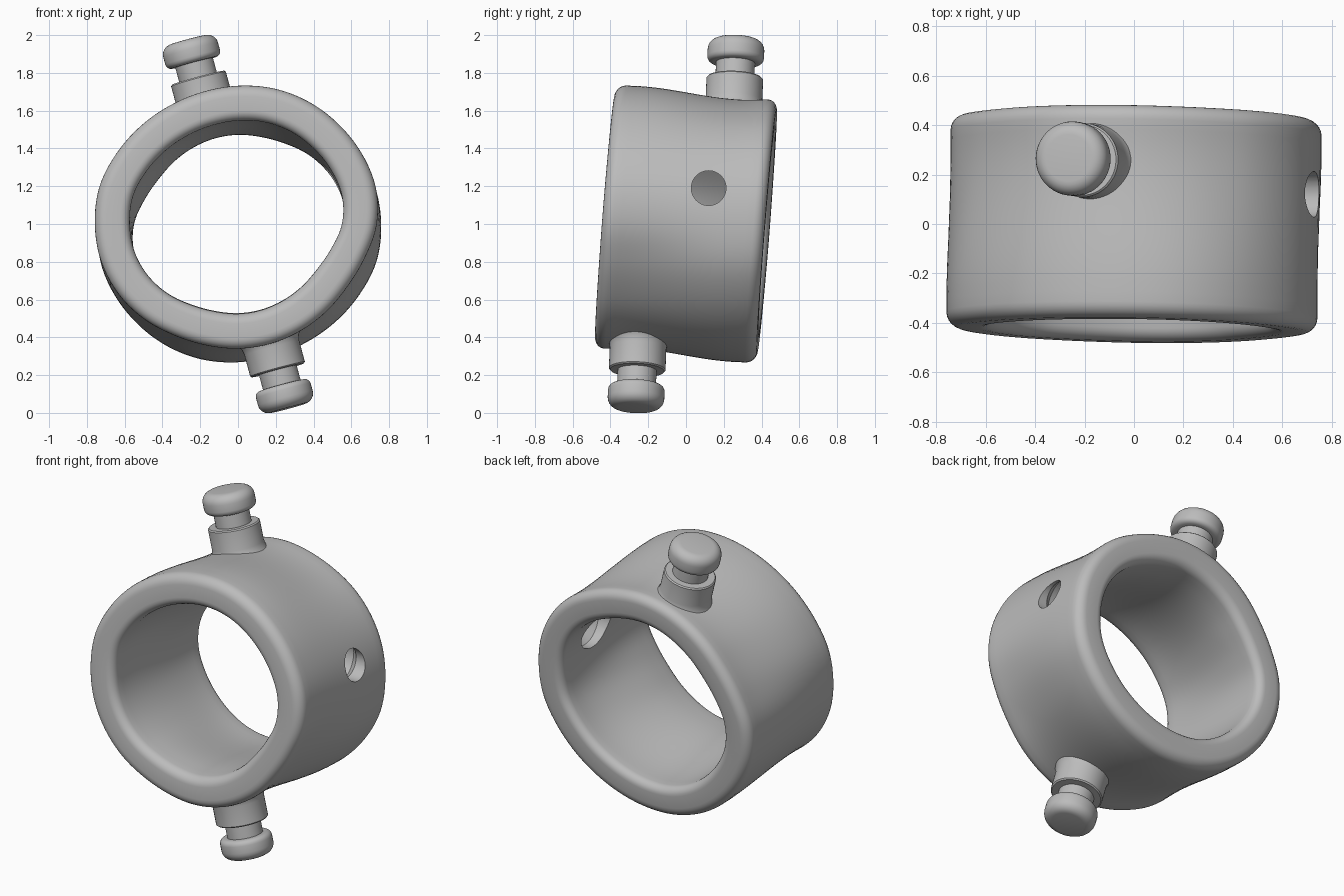
import bpy, bmesh, math
from mathutils import Vector

cube = bpy.data.objects.get("Cube")
if cube:
    bpy.data.objects.remove(cube, do_unlink=True)

grey = bpy.data.materials.new("plain_grey")
grey.use_nodes = True
grey.diffuse_color = (0.5, 0.5, 0.5, 1)
bsdf = next(n for n in grey.node_tree.nodes if n.type == 'BSDF_PRINCIPLED')
bsdf.inputs["Base Color"].default_value = grey.diffuse_color


def finish(bm, name):
    bmesh.ops.recalc_face_normals(bm, faces=bm.faces)
    mesh = bpy.data.meshes.new(name)
    bm.to_mesh(mesh)
    bm.free()
    obj = bpy.data.objects.new(name, mesh)
    bpy.context.collection.objects.link(obj)
    mesh.materials.append(grey)
    return obj


def smooth(obj, angle=35):
    bpy.ops.object.select_all(action='DESELECT')
    obj.select_set(True)
    bpy.context.view_layer.objects.active = obj
    bpy.ops.object.shade_smooth_by_angle(angle=math.radians(angle))


def lathe(name, profile, origin, axis, sides=48):
    """Turn (radius, distance) points into a capped solid along an axis."""
    bm = bmesh.new()
    loops = []
    for r, d in profile:
        loops.append([bm.verts.new((r * math.cos(math.tau * i / sides),
                                    r * math.sin(math.tau * i / sides), d))
                      for i in range(sides)])
    for a, b in zip(loops, loops[1:]):
        for i in range(sides):
            j = (i + 1) % sides
            bm.faces.new((a[i], a[j], b[j], b[i]))
    bm.faces.new(loops[0])
    bm.faces.new(loops[-1])
    obj = finish(bm, name)
    obj.rotation_mode = 'QUATERNION'
    obj.rotation_quaternion = Vector(axis).to_track_quat('Z', 'Y')
    obj.location = origin
    return obj


def arc(cx, cy, r, start, end, n=6):
    return [(cx + r * math.cos(math.radians(start + (end - start) * k / n)),
             cy + r * math.sin(math.radians(start + (end - start) * k / n)))
            for k in range(n + 1)]


# Band outline: radius every 15 degrees at the front rim
RADII = [.735, .755, .755, .752, .75, .745, .735, .727, .726, .733, .745, .76,
         .758, .752, .735, .71, .682, .667, .663, .66, .658, .66, .668, .695]
HALF, WALL, COLUMNS = 0.432, 0.185, 120


def front_radius(turn):
    f = (turn % 1) * len(RADII)
    i, u = int(f), f % 1
    a, b, c, d = (RADII[(i + k) % len(RADII)] for k in (-1, 0, 1, 2))
    return b + 0.5 * u * (c - a + u * (2 * a - 5 * b + 4 * c - d + u * (3 * (b - c) + d - a)))


def band_point(turn, inset, depth):
    # The back outline is the front one turned half way round
    t = min(max(depth / 0.64 + 0.5, 0), 1)
    t = t * t * (3 - 2 * t)
    # Slight waist at the top and bottom
    waist = 0.012 * (1 - (depth / HALF) ** 2) * math.sin(math.tau * turn) ** 2
    r = (1 - t) * front_radius(turn) + t * front_radius(turn + 0.5) - inset - waist
    x, z = r * math.cos(math.tau * turn), r * math.sin(math.tau * turn)
    return (x, depth + 0.08 * z - 0.02 * x, 1 + z)


# Rounded wall section as (inset, depth)
ro, ri = 0.06, 0.05
steps = [k / 18 for k in range(1, 18)]
lo, li = HALF - ro, HALF - ri
section = arc(ro, -lo, ro, 270, 180)
section += [(0, -lo + 2 * lo * s) for s in steps]
section += arc(ro, lo, ro, 180, 90)
section += arc(WALL - ri, li, ri, 90, 0)
section += [(WALL, li - 2 * li * s) for s in steps]
section += arc(WALL - ri, -li, ri, 0, -90)

bm = bmesh.new()
rings = [[bm.verts.new(band_point(c / COLUMNS, w, d)) for w, d in section]
         for c in range(COLUMNS)]
for c in range(COLUMNS):
    a, b = rings[c], rings[(c + 1) % COLUMNS]
    for i in range(len(section)):
        j = (i + 1) % len(section)
        bm.faces.new((a[i], a[j], b[j], b[i]))
band = finish(bm, "band")

# Side hole, wider towards the inside
cutter = lathe("hole_cutter", [(.14, 0), (.14, .17), (.092, .22), (.092, .5)],
               (.45, .12, 1.19), (1, 0, 0))
cutter.hide_render = True
cut = band.modifiers.new("side_hole", 'BOOLEAN')
cut.operation = 'DIFFERENCE'
cut.solver = 'EXACT'
cut.object = cutter
bpy.context.view_layer.objects.active = band
band.select_set(True)
bpy.ops.object.modifier_apply(modifier=cut.name)
bpy.data.objects.remove(cutter, do_unlink=True)
smooth(band)

# Pegs: rounded cap, neck and collar, measured inward from the cap end
peg_profile = arc(.095, .055, .055, -90, 0)
peg_profile += arc(.12, .096, .03, 0, 90, 4)
peg_profile += [(.103, .126), (.103, .208), (.143, .208), (.15, .215),
                (.15, .33), (.156, .36), (.17, .385), (.19, .405), (.19, .41)]
tip = Vector((-.265, .267, .975))
inward = Vector((.26, -.04, -.965))
for name, side in (("top_peg", 1), ("bottom_peg", -1)):
    smooth(lathe(name, peg_profile, Vector((0, 0, 1)) + side * tip, side * inward))
